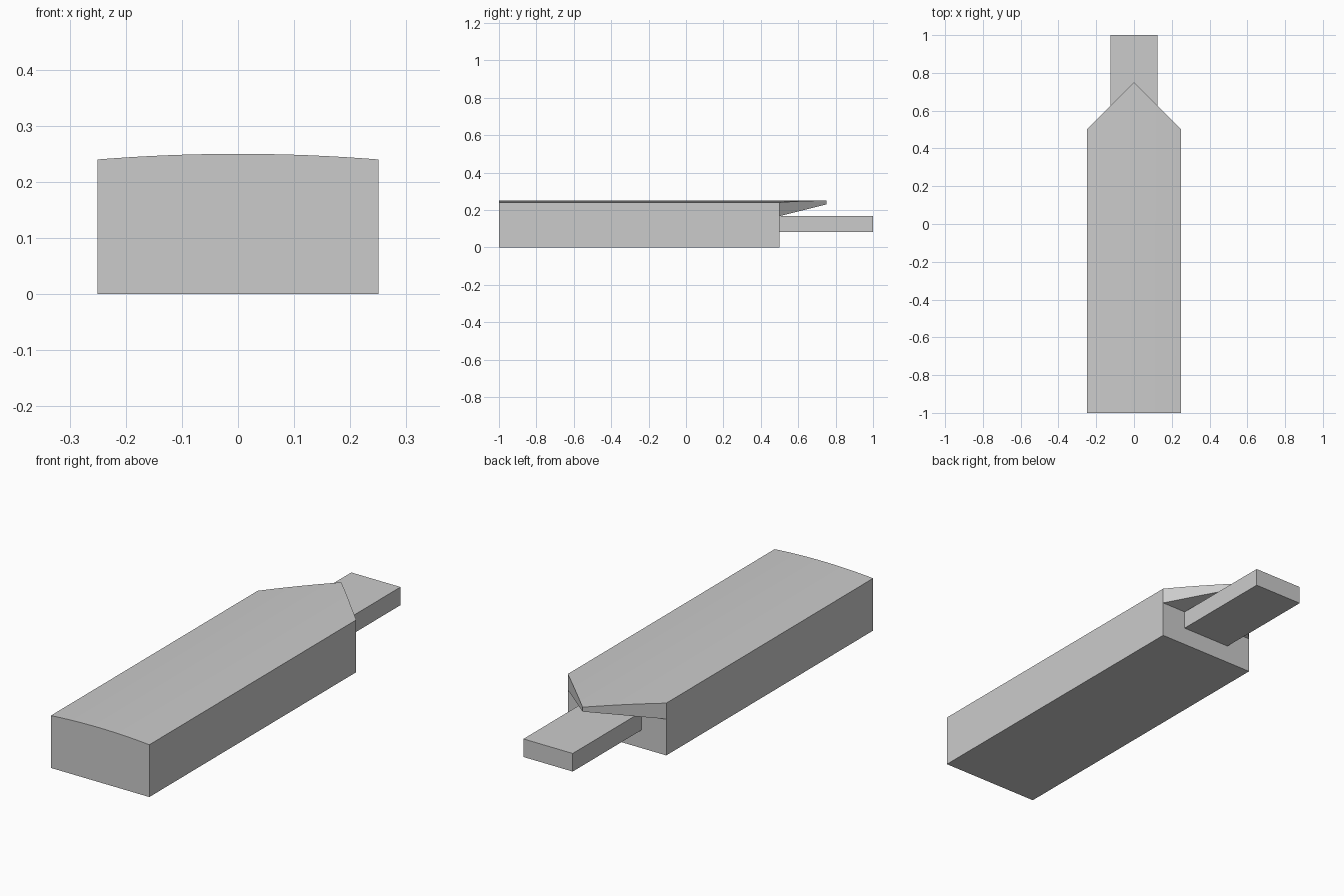
import bpy
import bmesh

cube = bpy.data.objects.get("Cube")
if cube:
    bpy.data.objects.remove(cube, do_unlink=True)

HALF, FRONT, BACK, TIP = 0.25, -1.0, 0.5, 0.75
LEDGE, CROWN, CAMBER = 0.167, 0.25, 0.01
SEGMENTS = 20

grey = bpy.data.materials.new("plain grey")
grey.use_nodes = True
colour = (0.6, 0.6, 0.6, 1)
grey.diffuse_color = colour
grey.node_tree.nodes["Principled BSDF"].inputs["Base Color"].default_value = colour


def finish(name, bm):
    bmesh.ops.recalc_face_normals(bm, faces=bm.faces)
    mesh = bpy.data.meshes.new(name)
    bm.to_mesh(mesh)
    bm.free()
    mesh.materials.append(grey)
    obj = bpy.data.objects.new(name, mesh)
    bpy.context.collection.objects.link(obj)
    return obj


def section(x):
    """Side profile of the body at x, with its pointed overhang."""
    top = CROWN - CAMBER * (x / HALF) ** 2
    nose = TIP - abs(x)
    under = LEDGE + (nose - BACK) * 0.25
    return [(x, FRONT, 0), (x, FRONT, top), (x, nose, top),
            (x, nose, under), (x, BACK, LEDGE), (x, BACK, 0)]


# Body: cambered deck with a pointed overhang, lofted across its width
bm = bmesh.new()
rings = [[bm.verts.new(p) for p in section(HALF * (2 * i / SEGMENTS - 1))]
         for i in range(SEGMENTS + 1)]
for a, b in zip(rings, rings[1:]):
    for j in range(len(a)):
        k = (j + 1) % len(a)
        bm.faces.new((a[j], a[k], b[k], b[j]))
for ring in (rings[0], rings[-1]):
    bm.faces.new(ring)
bmesh.ops.remove_doubles(bm, verts=bm.verts, dist=0.0005)
body = finish("body", bm)

# Tongue: flat bar under the overhang
bm = bmesh.new()
bmesh.ops.create_cube(bm, size=1)
bmesh.ops.scale(bm, vec=(HALF, 0.5, 0.083), verts=bm.verts)
bmesh.ops.translate(bm, vec=(0, 0.75, 0.125), verts=bm.verts)
finish("tongue", bm)

# Smooth camber, crisp edges
bpy.ops.object.select_all(action='DESELECT')
body.select_set(True)
bpy.context.view_layer.objects.active = body
bpy.ops.object.shade_smooth_by_angle(angle=0.2)
